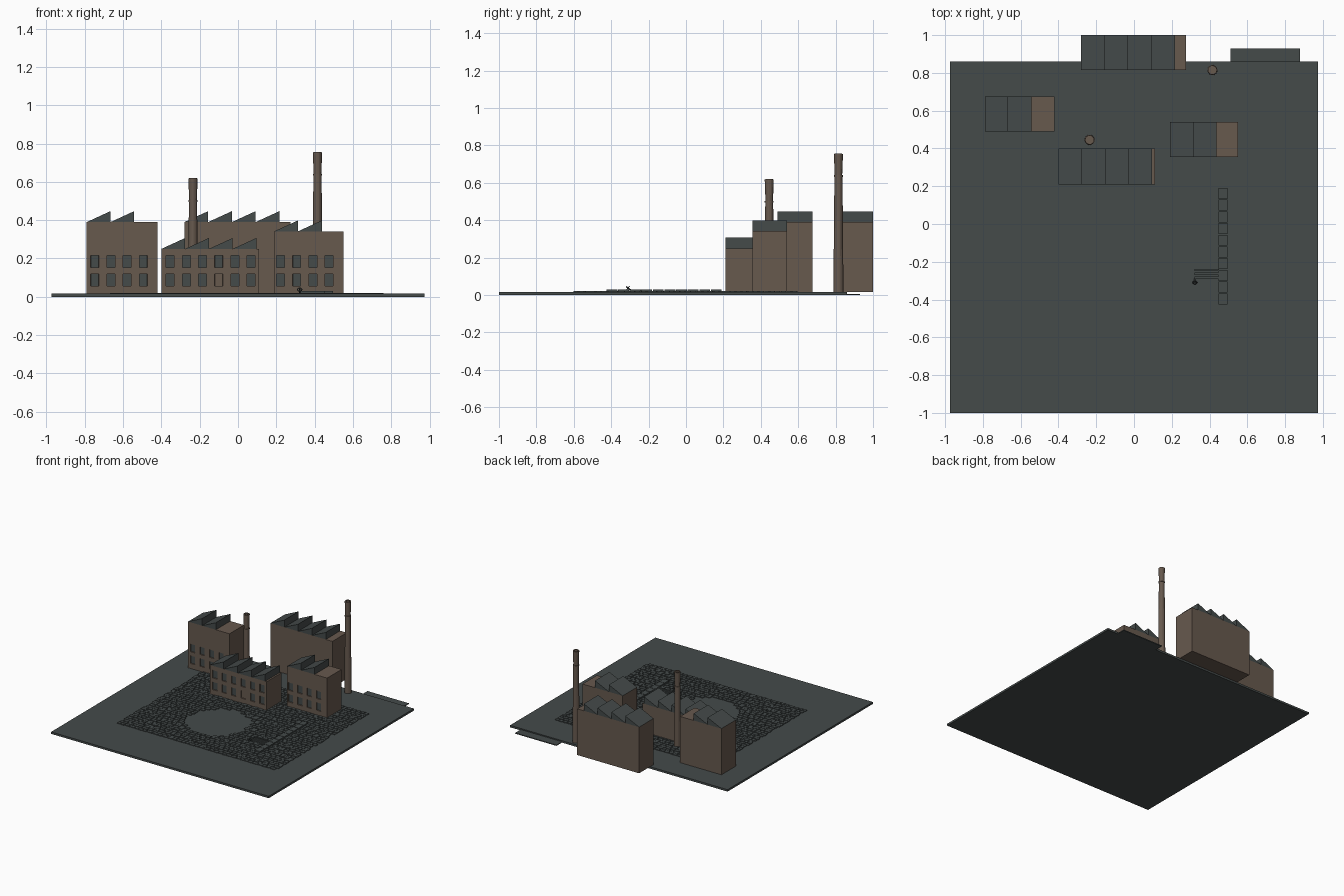
import bpy, bmesh, math, random
from mathutils import Matrix, Vector

random.seed(4)
if "Cube" in bpy.data.objects:
    bpy.data.objects.remove(bpy.data.objects["Cube"])


def material(name, rgb):
    m = bpy.data.materials.new(name)
    m.use_nodes = True
    m.diffuse_color = (*rgb, 1)
    bsdf = m.node_tree.nodes["Principled BSDF"]
    bsdf.inputs["Base Color"].default_value = (*rgb, 1)
    bsdf.inputs["Roughness"].default_value = 0.9
    return m


SLATE = material("slate grey", (0.058, 0.069, 0.068))
BRICK = material("brick brown", (0.135, 0.1, 0.076))
GROUND = 0.016


def finish(name, bm, *mats):
    mesh = bpy.data.meshes.new(name)
    bm.to_mesh(mesh)
    bm.free()
    obj = bpy.data.objects.new(name, mesh)
    for m in mats:
        mesh.materials.append(m)
    bpy.context.collection.objects.link(obj)
    return obj


def add_box(bm, x0, x1, y0, y1, z0, z1):
    size = Matrix.Diagonal((x1 - x0, y1 - y0, z1 - z0, 1))
    mid = Matrix.Translation(((x0 + x1) / 2, (y0 + y1) / 2, (z0 + z1) / 2))
    bmesh.ops.create_cube(bm, size=1, matrix=mid @ size)


def box(name, mat, *bounds):
    bm = bmesh.new()
    add_box(bm, *bounds)
    return finish(name, bm, mat)


# Ground slab and the lower slab behind it
box("ground_slab", SLATE, -0.975, 0.975, -1, 0.86, 0, GROUND)
box("rear_slab", SLATE, 0.51, 0.88, 0.7, 0.93, 0, 0.007)


def factory(name, x0, x1, y0, y1, top, teeth, windows=(), boarded=None):
    """Brick block with a sawtooth roof and recessed front windows."""
    bm = bmesh.new()

    def face(points, mat=0):
        f = bm.faces.new([bm.verts.new(p) for p in points])
        f.material_index = mat
        return f

    # Front wall as a grid, with window cells sunk in
    xs = sorted([x0, x1] + [w + s * 0.021 for w in windows for s in (-1, 1)])
    zs = [GROUND, 0.057, 0.12, 0.152, 0.215, top] if windows else [GROUND, top]
    panes = []
    for i in range(len(xs) - 1):
        for j in range(len(zs) - 1):
            f = face([(xs[i], y0, zs[j]), (xs[i + 1], y0, zs[j]),
                      (xs[i + 1], y0, zs[j + 1]), (xs[i], y0, zs[j + 1])])
            if i % 2 and j % 2:
                panes.append((f, (i // 2, j // 2)))
    bmesh.ops.remove_doubles(bm, verts=bm.verts, dist=1e-5)
    if panes:
        bm.normal_update()
        bmesh.ops.inset_individual(bm, faces=[p[0] for p in panes],
                                   thickness=0.0005, depth=-0.008)
        for f, cell in panes:
            f.material_index = 0 if cell == boarded else 1

    # Remaining walls, floor and flat roof
    a, b = GROUND, top
    face([(x1, y0, a), (x1, y1, a), (x1, y1, b), (x1, y0, b)])
    face([(x1, y1, a), (x0, y1, a), (x0, y1, b), (x1, y1, b)])
    face([(x0, y1, a), (x0, y0, a), (x0, y0, b), (x0, y1, b)])
    face([(x0, y1, a), (x1, y1, a), (x1, y0, a), (x0, y0, a)])
    face([(x0, y0, b), (x1, y0, b), (x1, y1, b), (x0, y1, b)])

    # Sawtooth ridges, sloping up to a sheer right-hand face
    pitch, peak = 0.124, top + 0.057
    for t in range(teeth):
        l = x0 + t * pitch
        r = min(l + pitch, x1)
        face([(l, y0, b), (r, y0, b), (r, y0, peak)], 1)
        face([(r, y1, b), (l, y1, b), (r, y1, peak)], 1)
        face([(l, y0, b), (r, y0, peak), (r, y1, peak), (l, y1, b)], 1)
        face([(r, y0, b), (r, y1, b), (r, y1, peak), (r, y0, peak)], 1)
    bmesh.ops.remove_doubles(bm, verts=bm.verts, dist=1e-5)
    return finish(name, bm, BRICK, SLATE)


def row(start, count):
    return [start + 0.0845 * i for i in range(count)]


factory("left_factory", -0.79, -0.42, 0.49, 0.675, 0.39, 2, row(-0.748, 4))
factory("front_factory", -0.4, 0.11, 0.21, 0.4, 0.25, 4, row(-0.354, 6), (3, 0))
factory("right_factory", 0.19, 0.55, 0.355, 0.54, 0.342, 2, row(0.222, 4))
factory("rear_factory", -0.28, 0.275, 0.815, 1.0, 0.39, 4)


def chimney(name, x, y, top):
    """Tapered stack with raised bands, turned from a profile."""
    profile = [(0.027, GROUND), (0.023, top - 0.27), (0.021, top - 0.125)]
    for z in (top - 0.125, top - 0.012):
        profile += [(0.024, z), (0.024, z + 0.009), (0.02, z + 0.009)]
    profile += [(0.02, top), (0.015, top), (0.015, top - 0.006)]
    bm = bmesh.new()
    sides, rings = 16, []
    for r, z in profile:
        rings.append([bm.verts.new((x + r * math.cos(k * math.tau / sides),
                                    y + r * math.sin(k * math.tau / sides), z))
                      for k in range(sides)])
    for lo, hi in zip(rings, rings[1:]):
        for k in range(sides):
            n = (k + 1) % sides
            bm.faces.new((lo[k], lo[n], hi[n], hi[k]))
    bm.faces.new(rings[-1])
    bm.faces.new(rings[0][::-1])
    return finish(name, bm, BRICK)


chimney("front_chimney", -0.235, 0.445, 0.62)
chimney("rear_chimney", 0.415, 0.815, 0.757)

# Cobbled yard around a round clearing
bm = bmesh.new()
pitch = 0.03
for i in range(40):
    y = -0.6 + i * pitch
    x = -0.67 + random.uniform(0, 0.02)
    while x < 0.74:
        length = random.uniform(0.03, 0.055)
        mid = Vector((x + length / 2 + 0.06, y + pitch / 2 + 0.16))
        if mid.length > 0.24:
            shift = random.uniform(-0.003, 0.003)
            add_box(bm, x, min(x + length - 0.005, 0.76), y + shift,
                    y + pitch - 0.005 + shift, GROUND - 0.004, GROUND + 0.005)
        x += length
finish("cobblestones", bm, SLATE)

# Low kerb made of separate blocks
bm = bmesh.new()
for i in range(10):
    y = -0.425 + i * 0.062
    add_box(bm, 0.448, 0.495, y, y + 0.058, GROUND, 0.031)
finish("kerb", bm, SLATE)

# Slatted sled with a tilted lever and ring
bm = bmesh.new()
for i in range(3):
    y = -0.29 + i * 0.02
    add_box(bm, 0.32, 0.45, y, y + 0.013, GROUND, 0.03)
finish("slatted_sled", bm, SLATE)

bm = bmesh.new()
tilt = Matrix.Translation((0.322, -0.305, 0.034)) @ Matrix.Rotation(0.9, 4, "X")
bmesh.ops.create_cone(bm, cap_ends=True, segments=8, radius1=0.004,
                      radius2=0.004, depth=0.036, matrix=tilt)
finish("lever", bm, SLATE)
bpy.ops.mesh.primitive_torus_add(location=(0.322, -0.31, 0.038), rotation=(0.9, 0, 0),
                                 major_radius=0.011, minor_radius=0.003,
                                 major_segments=12, minor_segments=6)
ring = bpy.context.object
ring.name = "lever_ring"
ring.data.materials.append(SLATE)
